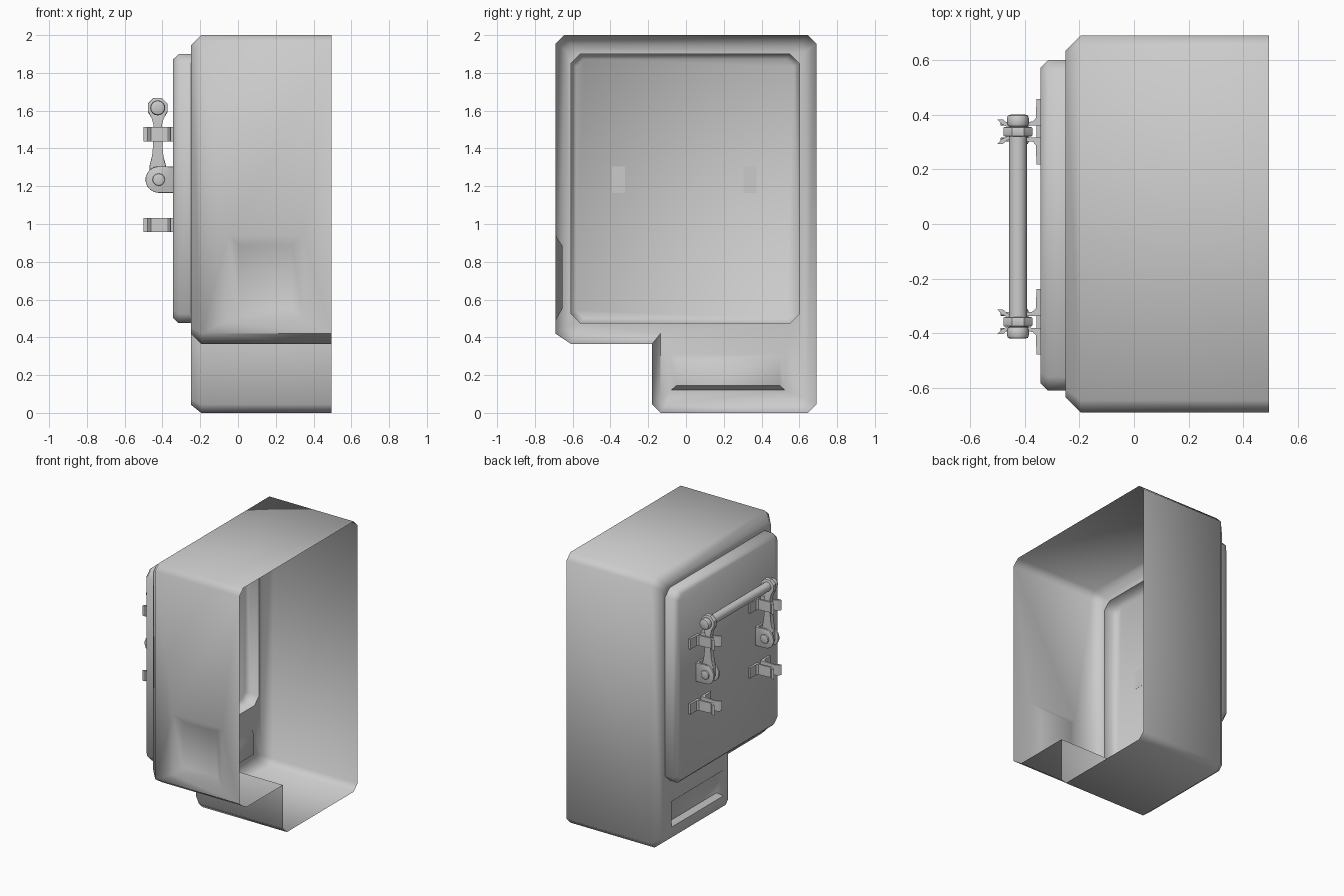
import bpy, bmesh, math

if "Cube" in bpy.data.objects:
    bpy.data.objects.remove(bpy.data.objects["Cube"])

YC = -0.01   # mirror plane of the door hardware


def finish(bm, name, angle=50):
    bmesh.ops.remove_doubles(bm, verts=bm.verts, dist=1e-5)
    bmesh.ops.recalc_face_normals(bm, faces=bm.faces)
    me = bpy.data.meshes.new(name)
    bm.to_mesh(me)
    bm.free()
    ob = bpy.data.objects.new(name, me)
    bpy.context.collection.objects.link(ob)
    bpy.ops.object.select_all(action='DESELECT')
    ob.select_set(True)
    bpy.context.view_layer.objects.active = ob
    bpy.ops.object.shade_smooth_by_angle(angle=math.radians(angle))
    return ob


def loop(bm, pts):
    return [bm.verts.new(p) for p in pts]


def bridge(bm, a, b, skip=()):
    n = len(a)
    for i in range(n):
        if i not in skip:
            j = (i + 1) % n
            bm.faces.new((a[i], a[j], b[j], b[i]))


def fill(bm, loops):
    """Fill a flat outline that has holes in it."""
    edges = []
    for l in loops:
        for i in range(len(l)):
            p, q = l[i], l[(i + 1) % len(l)]
            edges.append(bm.edges.get((p, q)) or bm.edges.new((p, q)))
    bmesh.ops.triangle_fill(bm, use_beauty=True, use_dissolve=False, edges=edges)


def rect(u0, u1, v0, v1, c=0):
    if not c:
        return [(u0, v0), (u1, v0), (u1, v1), (u0, v1)]
    return [(u0 + c, v0), (u1 - c, v0), (u1, v0 + c), (u1, v1 - c),
            (u1 - c, v1), (u0 + c, v1), (u0, v1 - c), (u0, v0 + c)]


def prism(name, pts, axis, a, b, bevel=0.0):
    """Extrude an xz outline along y, or an xy outline along z."""
    bm = bmesh.new()
    put = (lambda p, t: (p[0], t, p[1])) if axis == 'y' else (lambda p, t: (p[0], p[1], t))
    lo, hi = loop(bm, [put(p, a) for p in pts]), loop(bm, [put(p, b) for p in pts])
    bridge(bm, lo, hi)
    caps = [bm.faces.new(lo), bm.faces.new(hi)]
    if bevel:
        bmesh.ops.bevel(bm, geom=list({e for f in caps for e in f.edges}),
                        offset=bevel, segments=2, profile=0.5, affect='EDGES')
    return finish(bm, name, 35)


def disc(cx, cz, r, n, a0=0.0):
    return [(cx + r * math.cos(a0 + 2 * math.pi * i / n),
             cz + r * math.sin(a0 + 2 * math.pi * i / n)) for i in range(n)]


# housing: stepped shell, open on +x, chamfered around the closed side
def outline(d, c):
    y0, y1, ys, z0, z1, zs = -.69 + d, .69 - d, -.18 + d * .8, d * .8, 2 - d, .365 + d
    return [(y0, zs + c * 1.2), (y0, z1 - c), (y0 + c, z1), (y1 - c, z1), (y1, z1 - c),
            (y1, z0 + c), (y1 - c, z0), (ys + c, z0), (ys, z0 + c), (ys, zs), (y0 + c * 1.8, zs)]


DOOR = rect(-.61, .6, .475, 1.9, .05)
bm = bmesh.new()
rim = loop(bm, [(.495, y, z) for y, z in outline(0, .045)])
mid = loop(bm, [(-.195, y, z) for y, z in outline(0, .045)])
back = loop(bm, [(-.25, y, z) for y, z in outline(.055, .03)])
bridge(bm, rim, mid, skip=(0,))
bridge(bm, mid, back)
# recess under the door
r0 = loop(bm, [(-.25, y, z) for y, z in rect(-.08, .525, .12, .31)])
r1 = loop(bm, [(-.215, y, z) for y, z in rect(-.05, .495, .145, .28)])
bridge(bm, r0, r1)
bm.faces.new(r1)
hole = loop(bm, [(-.25, y, z) for y, z in DOOR])
fill(bm, [back, hole, r0])
# recess in the -y wall
s0 = loop(bm, [(x, -.69, z) for x, z in rect(-.05, .35, .49, .94)])
s1 = loop(bm, [(x, -.655, z) for x, z in rect(.01, .285, .55, .885)])
bridge(bm, s0, s1)
bm.faces.new(s1)
fill(bm, [[rim[0], rim[1], mid[1], mid[0]], s0])
finish(bm, "housing")

# raised door
bm = bmesh.new()
d0 = loop(bm, [(-.25, y, z) for y, z in DOOR])
d1 = loop(bm, [(-.315, y, z) for y, z in DOOR])
d2 = loop(bm, [(-.343, y, z) for y, z in rect(-.582, .572, .503, 1.872, .04)])
bridge(bm, d0, d1)
bridge(bm, d1, d2)
bm.faces.new(d2)
finish(bm, "door")

# handle bar between the two arms
HX, HZ, PZ = -.425, 1.615, 1.235
prism("handle_bar", disc(HX, HZ, .033, 16), 'y', YC - .37, YC + .37)

# arm half outline (half width, z), from under the head down to the pivot
half = [(.028, 1.56), (.022, 1.525), (.022, 1.40), (.03, 1.36), (.043, 1.31), (.043, 1.22), (.025, 1.19)]
head = [(HX + .057 * math.cos(a), HZ + .057 * math.sin(a))
        for a in (math.radians(-22.5 + 45 * i) for i in range(6))]
arm = head + [(HX - w, z) for w, z in half] + [(HX + w, z) for w, z in reversed(half)]

# hinge cheek: flat at the door, round at the outer end
cheek = [(-.343, PZ - .07), (-.343, PZ + .07)] + [
    (-.42 + .07 * math.cos(math.radians(a)), PZ + .07 * math.sin(math.radians(a)))
    for a in range(90, 271, 20)]

# spring clip half outline (x, offset from arm centre)
clip = [(-.343, .12), (-.357, .12), (-.359, .05), (-.37, .037), (-.44, .032), (-.46, .028),
        (-.48, .045), (-.5, .045), (-.485, .028), (-.465, .018), (-.44, .020), (-.37, .022), (-.343, .022)]

for s, side in ((1, "left"), (-1, "right")):
    yc = YC + s * .348
    prism(f"arm_{side}", arm, 'y', yc - .017, yc + .017, .004)
    prism(f"handle_cap_{side}", disc(HX, HZ, .04, 16), 'y', yc + s * .017, yc + s * .062, .012)
    prism(f"hinge_pin_{side}", disc(-.42, PZ, .033, 12), 'y', yc - .047, yc + .047, .006)
    prism(f"hinge_base_{side}", rect(-.357, -.342, PZ - .07, PZ + .07), 'y', yc - .034, yc + .034)
    for t in (1, -1):
        tag = f"{side}_{'outer' if t == s else 'inner'}"
        prism(f"hinge_cheek_{tag}", cheek, 'y', yc + t * .022, yc + t * .036, .003)
        for z, lvl in ((1.475, "upper"), (.995, "lower")):
            prism(f"clip_{lvl}_{tag}", [(x, yc + t * o) for x, o in clip], 'z', z - .038, z + .038)
